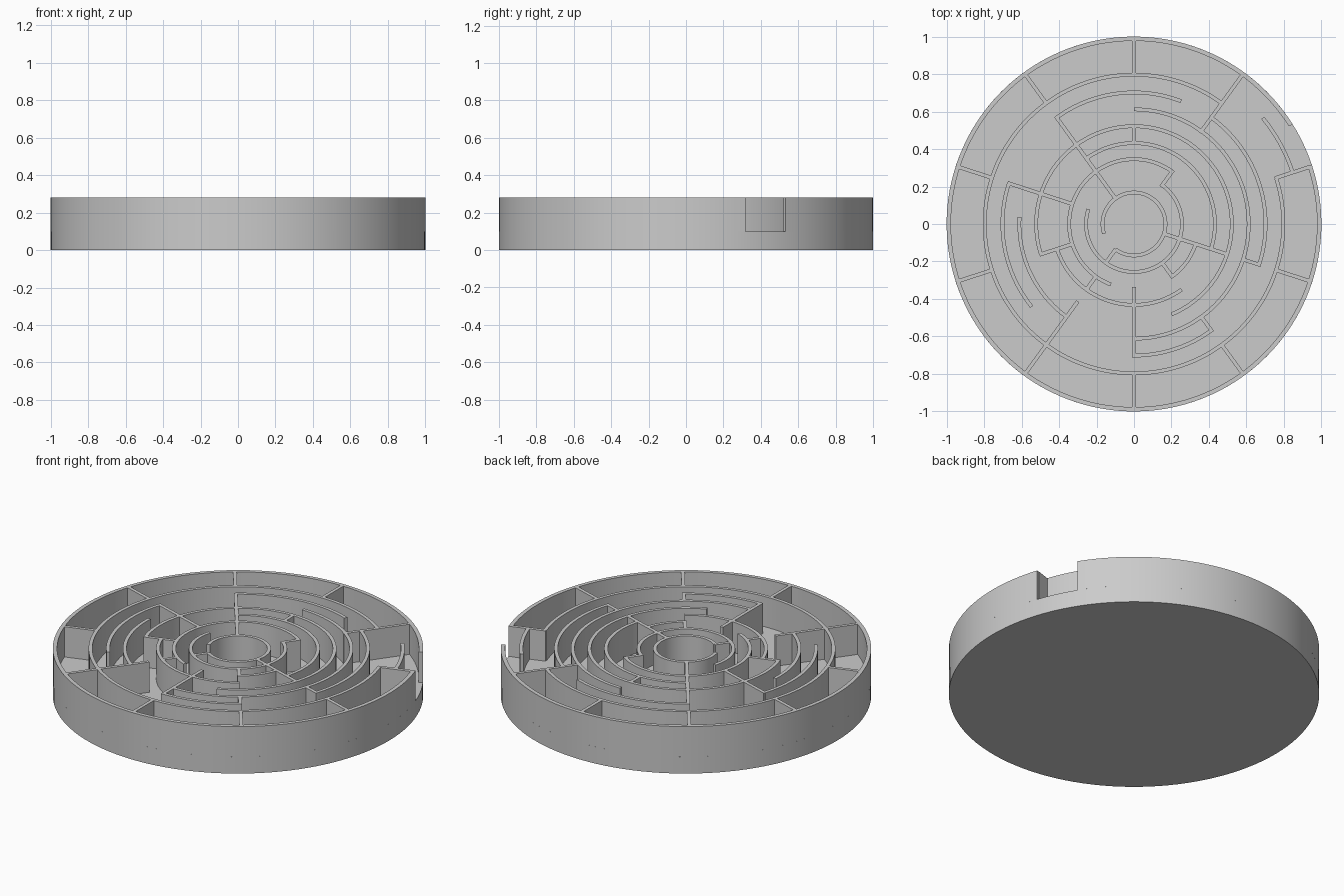
import bpy, bmesh
from math import radians, cos, sin, ceil

if "Cube" in bpy.data.objects:
    bpy.data.objects.remove(bpy.data.objects["Cube"])

FLOOR, TOP, T = 0.10, 0.28, 0.02


def finish(bm, name, smooth):
    bmesh.ops.recalc_face_normals(bm, faces=bm.faces)
    me = bpy.data.meshes.new(name)
    bm.to_mesh(me)
    bm.free()
    ob = bpy.data.objects.new(name, me)
    bpy.context.collection.objects.link(ob)
    if smooth:
        bpy.ops.object.select_all(action='DESELECT')
        ob.select_set(True)
        bpy.context.view_layer.objects.active = ob
        bpy.ops.object.shade_smooth_by_angle(angle=radians(30))
    return ob


def add_arc(bm, r0, r1, a0, a1):
    """Curved wall between two radii and two angles (degrees)."""
    n = max(2, ceil((a1 - a0) / 3))
    loops = []
    for i in range(n + 1):
        a = radians(a0 + (a1 - a0) * i / n)
        loops.append([bm.verts.new((r * cos(a), r * sin(a), z))
                      for r, z in ((r0, FLOOR), (r1, FLOOR), (r1, TOP), (r0, TOP))])
    for p, q in zip(loops, loops[1:]):
        for k in range(4):
            bm.faces.new((p[k], p[(k + 1) % 4], q[(k + 1) % 4], q[k]))
    bm.faces.new(loops[0])
    bm.faces.new(loops[-1][::-1])


def add_spoke(bm, r0, r1, angle):
    """Straight radial wall."""
    c, s = cos(radians(angle)), sin(radians(angle))
    quad = [(r0, -T / 2), (r1, -T / 2), (r1, T / 2), (r0, T / 2)]
    lo, hi = ([bm.verts.new((x * c - y * s, x * s + y * c, z)) for x, y in quad]
              for z in (FLOOR, TOP))
    bm.faces.new(lo[::-1])
    bm.faces.new(hi)
    for k in range(4):
        j = (k + 1) % 4
        bm.faces.new((lo[k], lo[j], hi[j], hi[k]))


# solid floor disc
bm = bmesh.new()
bmesh.ops.create_cone(bm, cap_ends=True, segments=120, radius1=1, radius2=1, depth=FLOOR)
bmesh.ops.translate(bm, verts=bm.verts, vec=(0, 0, FLOOR / 2))
finish(bm, "floor_disc", True)

# outer rim with the entrance gap
bm = bmesh.new()
add_arc(bm, 0.977, 1.0, 32.2, 378.5)
finish(bm, "outer_rim", True)

# concentric maze walls: middle radius, start angle, end angle
arcs = [
    (0.89, 18, 39.5),
    (0.797, 54, 378),
    (0.702, -18, 54), (0.702, 69, 126), (0.702, 162, 219), (0.702, -90, -54),
    (0.612, -90, 90), (0.612, 176.5, 234),
    (0.522, -67.5, 198),
    (0.432, -18, 126), (0.432, 198, 306),
    (0.346, 54, 249), (0.346, -54, -18),
    (0.256, 162, 414),
    (0.168, -126, 198),
]
bm = bmesh.new()
for r, a0, a1 in arcs:
    add_arc(bm, r - T / 2, r + T / 2, a0, a1)
finish(bm, "ring_walls", True)

# radial maze walls: inner radius, outer radius, angle
spokes = [
    (0.60, 0.80, 54), (0.245, 0.355, 54),
    (0.43, 0.52, 90),
    (0.17, 0.71, 126),
    (0.345, 0.71, 162), (0.345, 0.53, 198),
    (0.51, 0.80, 234), (0.34, 0.435, 234), (0.165, 0.26, 234),
    (0.335, 0.712, 270),
    (0.61, 0.712, 306), (0.25, 0.355, 306),
    (0.17, 0.525, 342), (0.61, 0.712, 342),
]
bm = bmesh.new()
for r0, r1, a in spokes:
    add_spoke(bm, r0, r1, a)
for i in range(10):
    add_spoke(bm, 0.79, 0.98, 18 + 36 * i)
finish(bm, "radial_walls", False)
